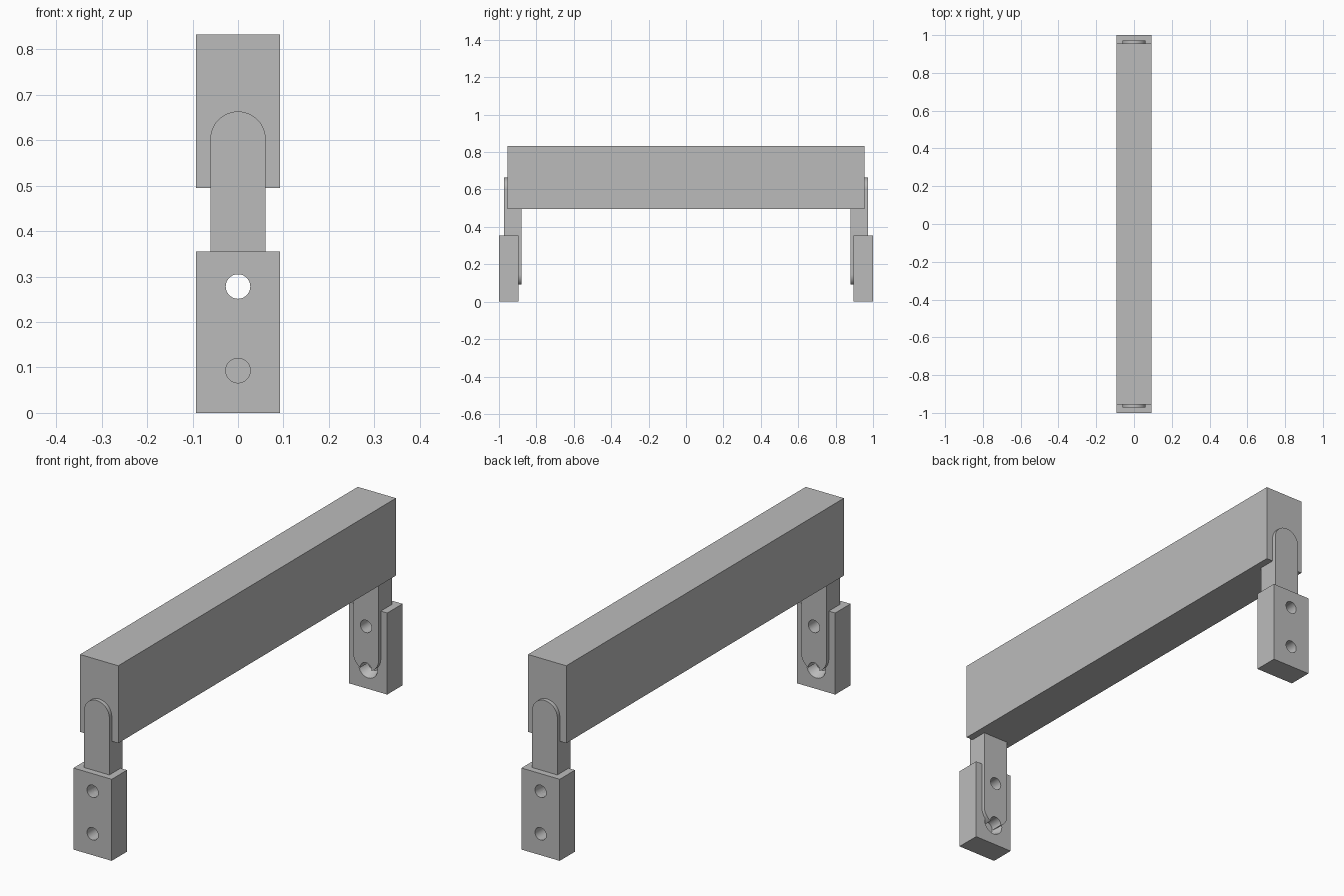
import bpy, bmesh, math
from mathutils import Matrix, Vector

old = bpy.data.objects.get("Cube")
if old:
    bpy.data.objects.remove(old, do_unlink=True)

grey = bpy.data.materials.new("plain_grey")
grey.use_nodes = True
COLOR = (0.5, 0.5, 0.5, 1)
grey.diffuse_color = COLOR
grey.node_tree.nodes["Principled BSDF"].inputs["Base Color"].default_value = COLOR


def finish(name, bm):
    bmesh.ops.recalc_face_normals(bm, faces=bm.faces)
    mesh = bpy.data.meshes.new(name)
    bm.to_mesh(mesh)
    bm.free()
    mesh.materials.append(grey)
    ob = bpy.data.objects.new(name, mesh)
    bpy.context.collection.objects.link(ob)
    return ob


def box(name, half_x, y0, y1, z0, z1):
    bm = bmesh.new()
    bmesh.ops.create_cube(bm, size=1)
    bmesh.ops.scale(bm, vec=(2 * half_x, y1 - y0, z1 - z0), verts=bm.verts)
    bmesh.ops.translate(bm, vec=(0, (y0 + y1) / 2, (z0 + z1) / 2), verts=bm.verts)
    return finish(name, bm)


def stadium(name, r, y0, y1, z0, z1, steps=24):
    """Upright bar with a half-round top and bottom."""
    bm = bmesh.new()
    verts = []
    for centre, start in ((z1 - r, 0), (z0 + r, math.pi)):
        for i in range(steps + 1):
            a = start + math.pi * i / steps
            verts.append(bm.verts.new((r * math.cos(a), y0, centre + r * math.sin(a))))
    face = bm.faces.new(verts)
    ext = bmesh.ops.extrude_face_region(bm, geom=[face])["geom"]
    bmesh.ops.translate(bm, vec=(0, y1 - y0, 0),
                        verts=[g for g in ext if isinstance(g, bmesh.types.BMVert)])
    return finish(name, bm)


def cone(name, r0, r1, y0, y1, z):
    """Round cutter along y, radius r0 at y0 and r1 at y1."""
    bm = bmesh.new()
    turn = Matrix.Translation(Vector((0, (y0 + y1) / 2, z))) @ Matrix.Rotation(-math.pi / 2, 4, "X")
    bmesh.ops.create_cone(bm, cap_ends=True, segments=40, radius1=r0, radius2=r1,
                          depth=y1 - y0, matrix=turn)
    ob = finish(name, bm)
    ob.hide_render = True
    return ob


def cut(ob, cutter):
    mod = ob.modifiers.new("cut", "BOOLEAN")
    mod.operation = "DIFFERENCE"
    mod.solver = "EXACT"
    mod.object = cutter
    bpy.context.view_layer.objects.active = ob
    bpy.ops.object.modifier_apply(modifier=mod.name)


# Cross beam
box("beam", 0.092, -0.955, 0.955, 0.495, 0.832)

# Front foot block and the round-ended strap joining it to the beam
block = box("front_foot_block", 0.092, -1.0, -0.895, 0, 0.355)
strap = stadium("front_strap", 0.061, -0.972, -0.88, 0.085, 0.663)

# Screw holes, countersunk on the inner face of the block
for z in (0.278, 0.093):
    hole = cone("hole_cutter", 0.027, 0.027, -1.1, -0.8, z)
    sink = cone("countersink_cutter", 0.027, 0.046, -0.935, -0.893, z)
    cut(block, hole)
    cut(strap, hole)
    cut(block, sink)
    for cutter in (hole, sink):
        bpy.data.objects.remove(cutter, do_unlink=True)

# Smooth the round parts, then repeat both at the back
for ob in (block, strap):
    bpy.ops.object.select_all(action="DESELECT")
    ob.select_set(True)
    bpy.context.view_layer.objects.active = ob
    bpy.ops.object.shade_smooth_by_angle(angle=math.radians(30))
    twin = ob.copy()
    twin.data = ob.data.copy()
    twin.name = ob.name.replace("front", "back")
    twin.data.transform(Matrix.Rotation(math.pi, 4, "Z"))
    bpy.context.collection.objects.link(twin)
